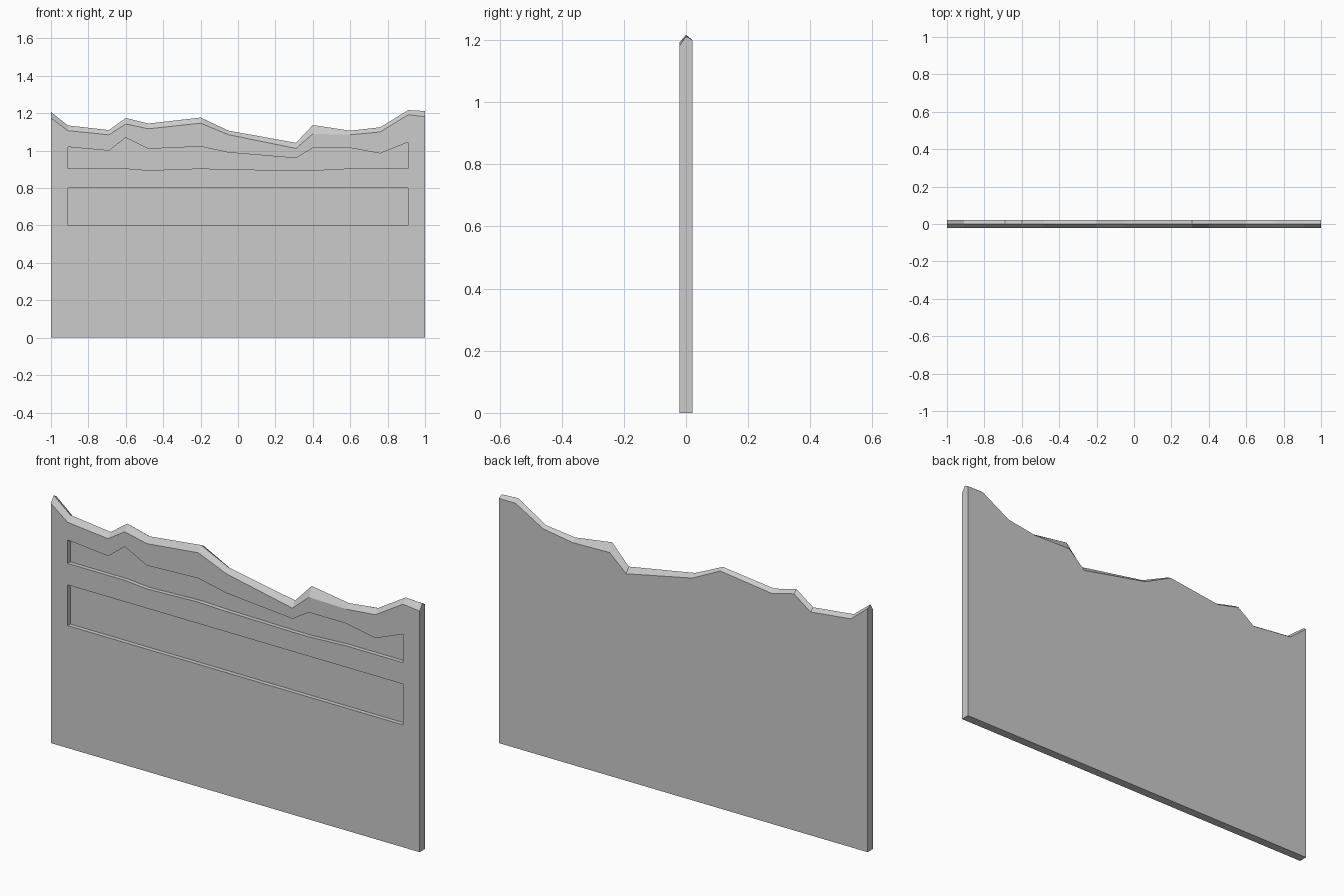
import bpy, bmesh

if "Cube" in bpy.data.objects:
    bpy.data.objects.remove(bpy.data.objects["Cube"])

T = 0.021      # half thickness of the slab
DEPTH = 0.021  # groove depth

# Stations along the panel: x, ridge z, front rim z, back rim z
crest = [
    (-1.00, 1.207, 1.175, 1.195), (-0.91, 1.135, 1.107, 1.12),
    (-0.69, 1.11, 1.085, 1.095), (-0.60, 1.175, 1.143, 1.16),
    (-0.48, 1.145, 1.117, 1.13), (-0.20, 1.177, 1.147, 1.165),
    (-0.05, 1.107, 1.085, 1.09), (0.31, 1.042, 1.012, 1.015),
    (0.40, 1.137, 1.09, 1.095), (0.60, 1.107, 1.085, 1.09),
    (0.76, 1.125, 1.10, 1.115), (0.91, 1.217, 1.192, 1.20),
    (1.00, 1.212, 1.182, 1.20)]
# Upper groove bottom and top at each station
low = [.905, .905, .905, .905, .895, .905, .90, .895, .895, .905, .905, .905, .905]
high = [1.02, 1.02, 1.0, 1.07, 1.01, 1.022, .99, .96, 1.015, 1.015, .985, 1.045, 1.045]

# Panel body: one cross-section per station, lofted along x
bm = bmesh.new()
rings = []
for (x, ridge, front, back), lo, hi in zip(crest, low, high):
    section = [(-T, z) for z in (0, 0.6, 0.8, lo, hi, front)]
    section += [(0, ridge), (T, back), (T, 0)]
    rings.append([bm.verts.new((x, y, z)) for y, z in section])

grooves = []
n = len(rings[0])
for i, (a, b) in enumerate(zip(rings, rings[1:])):
    for k in range(n):
        m = (k + 1) % n
        f = bm.faces.new((a[k], b[k], b[m], a[m]))
        # Groove bands stop short of both ends
        if k in (1, 3) and 0 < i < len(rings) - 2:
            grooves.append(f)
bm.faces.new(rings[0])
bm.faces.new(rings[-1][::-1])
bmesh.ops.recalc_face_normals(bm, faces=bm.faces)

# Sink the two front grooves
out = bmesh.ops.extrude_face_region(bm, geom=grooves)
floor = [v for v in out["geom"] if isinstance(v, bmesh.types.BMVert)]
bmesh.ops.translate(bm, verts=floor, vec=(0, DEPTH, 0))
old = [f for f in grooves if f.is_valid]
if old:
    bmesh.ops.delete(bm, geom=old, context='FACES')
bmesh.ops.recalc_face_normals(bm, faces=bm.faces)

mesh = bpy.data.meshes.new("carved_panel")
bm.to_mesh(mesh)
bm.free()
panel = bpy.data.objects.new("carved_panel", mesh)
bpy.context.collection.objects.link(panel)
